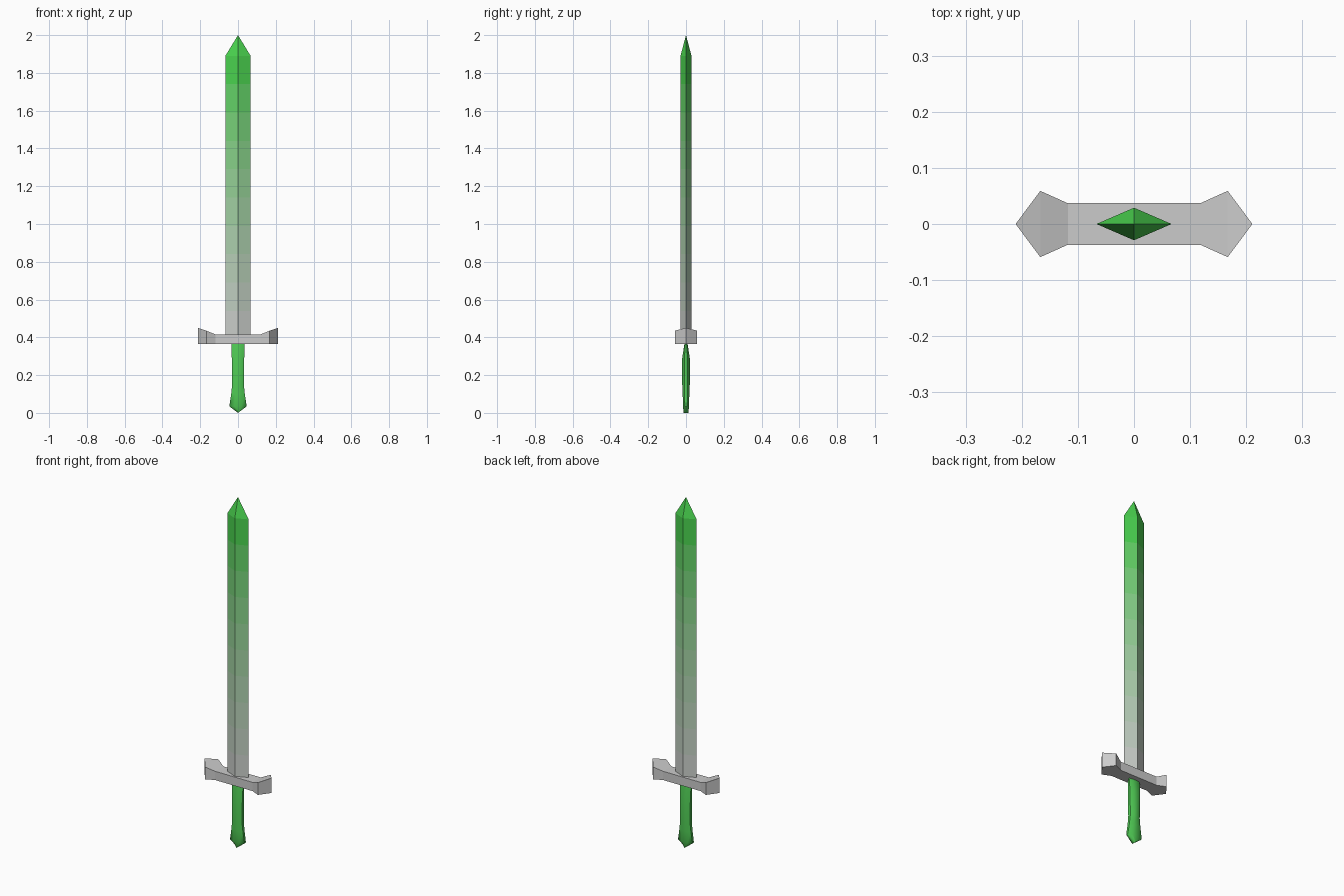
import bpy, bmesh, math

if "Cube" in bpy.data.objects:
    bpy.data.objects.remove(bpy.data.objects["Cube"])


def material(name, rgb):
    m = bpy.data.materials.new(name)
    m.diffuse_color = (*rgb, 1)
    m.use_nodes = True
    m.node_tree.nodes["Principled BSDF"].inputs["Base Color"].default_value = m.diffuse_color
    return m


def finish(bm, name, mats=()):
    bmesh.ops.remove_doubles(bm, verts=bm.verts[:], dist=1e-5)
    bmesh.ops.recalc_face_normals(bm, faces=bm.faces[:])
    mesh = bpy.data.meshes.new(name)
    bm.to_mesh(mesh)
    bm.free()
    for m in mats:
        mesh.materials.append(m)
    ob = bpy.data.objects.new(name, mesh)
    bpy.context.collection.objects.link(ob)
    return ob


def loft(name, section, rings, mats, band_mats=False):
    """Skin a unit section through rings of (z, half_x, half_y)."""
    bm = bmesh.new()
    loops = [[bm.verts.new((x * hx, y * hy, z)) for x, y in section]
             for z, hx, hy in rings]
    n = len(section)
    for k, (a, b) in enumerate(zip(loops, loops[1:])):
        for i in range(n):
            j = (i + 1) % n
            f = bm.faces.new((a[i], a[j], b[j], b[i]))
            f.material_index = min(k, len(mats) - 1) if band_mats else 0
    bm.faces.new(loops[0])
    bmesh.ops.dissolve_degenerate(bm, dist=1e-5, edges=bm.edges[:])
    return finish(bm, name, mats)


# Blade: diamond section, banded from grey at the guard to green at the tip
BANDS = 10
GREY, GREEN = (0.62, 0.62, 0.62), (0.04, 0.65, 0.05)
blade_mats = []
for k in range(BANDS):
    t = (k + 0.5) / BANDS
    blade_mats.append(material(f"blade_{k}", [g + (c - g) * t for g, c in zip(GREY, GREEN)]))
diamond = [(1, 0), (0, 1), (-1, 0), (0, -1)]
z0, z1 = 0.39, 1.89
blade_rings = [(z0 + (z1 - z0) * k / BANDS, 0.067, 0.029) for k in range(BANDS + 1)]
loft("blade", diamond, blade_rings + [(2.0, 0, 0)], blade_mats, True)

# Crossguard: flared outline, flat underneath, ends rising on top
half = [(0.118, -0.037, 0.415), (0.167, -0.059, 0.435), (0.211, 0, 0.45),
        (0.167, 0.059, 0.435), (0.118, 0.037, 0.415)]
outline = half + [(-x, -y, z) for x, y, z in half]
bm = bmesh.new()
low = [bm.verts.new((x, y, 0.365)) for x, y, z in outline]
top = [bm.verts.new(p) for p in outline]
bm.faces.new(low)
for i in range(10):
    j = (i + 1) % 10
    bm.faces.new((low[i], low[j], top[j], top[i]))
bm.faces.new((top[0], top[4], top[5], top[9]))
for s in (0, 5):
    bm.faces.new((top[s], top[s + 1], top[s + 3], top[s + 4]))
    bm.faces.new((top[s + 1], top[s + 2], top[s + 3]))
finish(bm, "crossguard")

# Grip: eight-sided section, flaring to a wedge-ended pommel
r = 1 / math.cos(math.pi / 8)
octagon = [(r * math.cos(a), r * math.sin(a))
           for a in (math.pi / 8 + k * math.pi / 4 for k in range(8))]
grip_rings = [(0.0, 0.0, 0.014), (0.035, 0.046, 0.015), (0.10, 0.036, 0.018),
              (0.15, 0.031, 0.02), (0.29, 0.033, 0.02), (0.375, 0.035, 0.007)]
grip = loft("grip", octagon, grip_rings, [material("grip_green", (0.08, 0.6, 0.09))])
bpy.context.view_layer.objects.active = grip
grip.select_set(True)
bpy.ops.object.shade_smooth_by_angle(angle=math.radians(50))
